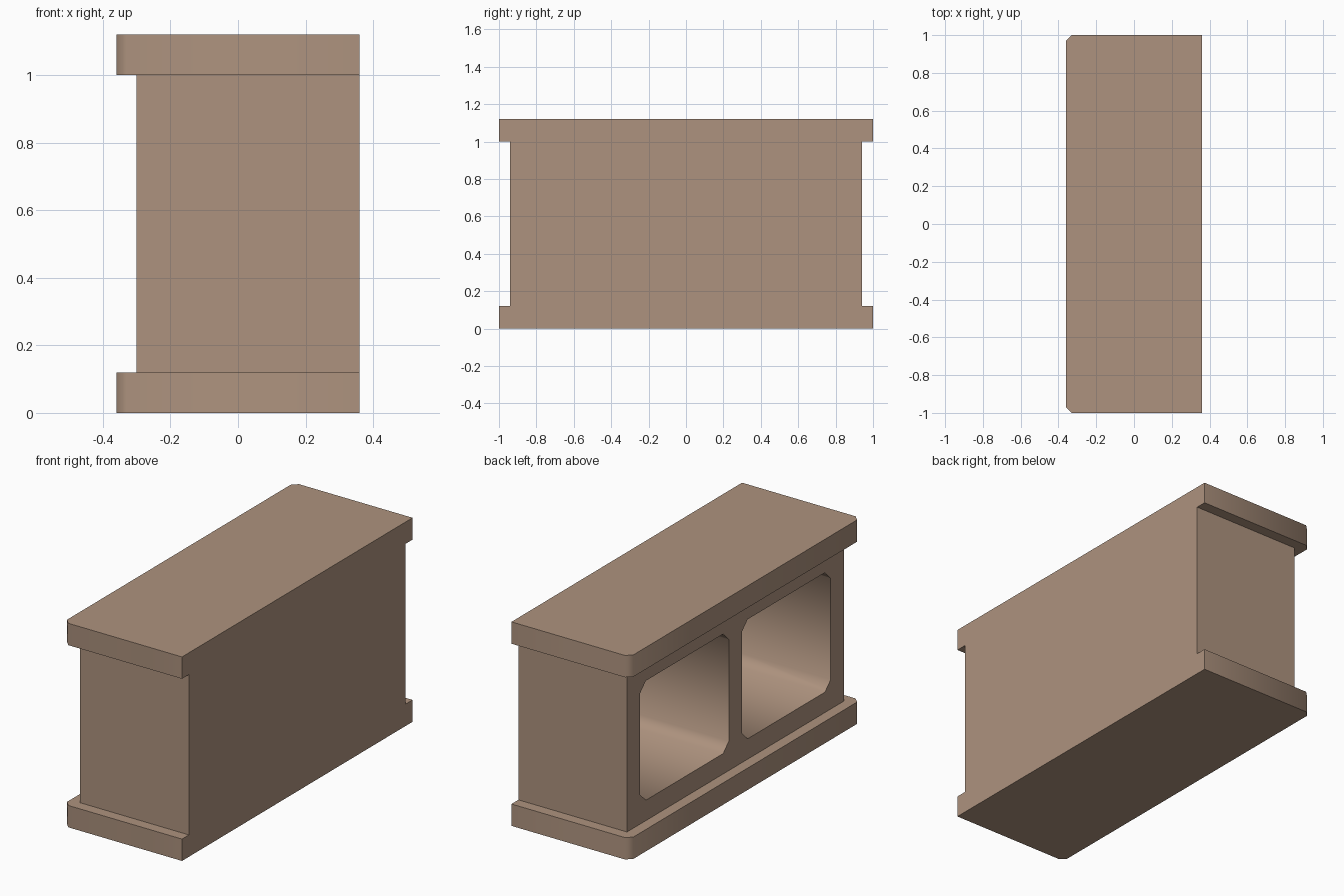
import bpy
import bmesh
from math import radians
from mathutils import Vector

default = bpy.data.objects.get("Cube")
if default:
    bpy.data.objects.remove(default, do_unlink=True)

# Single flat colour
clay = bpy.data.materials.new("warm_brown")
clay.use_nodes = True
colour = (0.42, 0.29, 0.21, 1)
clay.diffuse_color = colour
clay.node_tree.nodes["Principled BSDF"].inputs["Base Color"].default_value = colour


def activate(obj):
    bpy.ops.object.select_all(action="DESELECT")
    obj.select_set(True)
    bpy.context.view_layer.objects.active = obj


def smooth(obj):
    activate(obj)
    bpy.ops.object.shade_smooth_by_angle(angle=radians(50))


def box(name, low, high, chamfer=0, picks=None):
    """Box between two corners; edges accepted by picks get a flat chamfer."""
    low, high = Vector(low), Vector(high)
    bm = bmesh.new()
    bmesh.ops.create_cube(bm, size=1)
    for v in bm.verts:
        v.co = (low + high) / 2 + v.co * (high - low)
    if chamfer:
        edges = [e for e in bm.edges if picks(e.verts[0].co, e.verts[1].co)]
        bmesh.ops.bevel(bm, geom=edges, offset=chamfer, segments=1,
                        affect="EDGES", profile=0.5)
    bmesh.ops.recalc_face_normals(bm, faces=bm.faces)
    mesh = bpy.data.meshes.new(name)
    bm.to_mesh(mesh)
    bm.free()
    mesh.materials.append(clay)
    obj = bpy.data.objects.new(name, mesh)
    bpy.context.collection.objects.link(obj)
    return obj


def open_side_upright(a, b):
    return a.x < 0 and b.x < 0 and abs(a.z - b.z) > 0.01


def along_depth(a, b):
    return abs(a.x - b.x) > 0.01


# Base and top slabs, overhanging on every side but the flat back wall
for name, z in (("base_slab", 0), ("top_slab", 1.0)):
    slab = box(name, (-0.36, -1, z), (0.36, 1, z + 0.12), 0.03, open_side_upright)
    smooth(slab)

# Body with two open compartments
body = box("body", (-0.30, -0.94, 0.12), (0.36, 0.94, 1.0))
for side in (-1, 1):
    near, far = sorted((side * 0.056, side * 0.827))
    cutter = box("compartment_cutter", (-0.5, near, 0.232), (0.245, far, 0.888),
                 0.05, along_depth)
    cutter.hide_render = True
    cut = body.modifiers.new("compartment", "BOOLEAN")
    cut.operation = "DIFFERENCE"
    cut.solver = "EXACT"
    cut.object = cutter
    activate(body)
    bpy.ops.object.modifier_apply(modifier=cut.name)
    bpy.data.objects.remove(cutter, do_unlink=True)
smooth(body)
